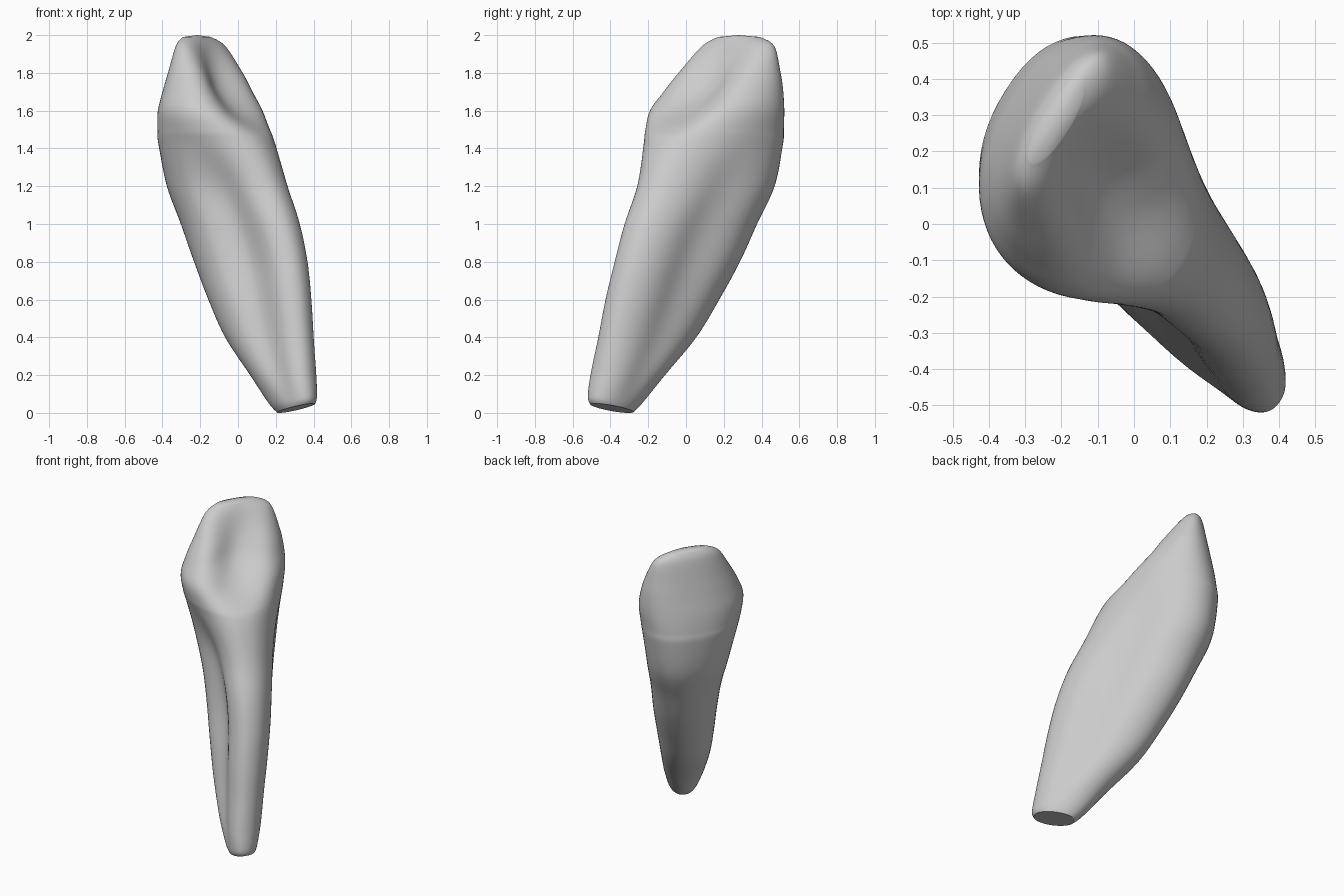
import bpy, bmesh, math
from mathutils import Vector

if "Cube" in bpy.data.objects:
    bpy.data.objects.remove(bpy.data.objects["Cube"], do_unlink=True)

SEGMENTS = 72
STEPS = 7
YAW = .22

# Cross-sections from root end to biting edge:
# height, side shift, lip-side end, tongue-side end, lip width, tongue width, root groove, hollow
SECTIONS = [
    (0, -.06, .37, .62, .08, .08, 0, 0),
    (.05, -.06, .31, .63, .1, .1, .04, 0),
    (.2, -.05, .17, .61, .14, .13, .13, 0),
    (.4, -.03, -.03, .57, .18, .15, .2, 0),
    (.6, -.01, -.17, .53, .21, .17, .25, 0),
    (.8, .01, -.29, .48, .24, .18, .27, 0),
    (1, .02, -.39, .41, .27, .19, .24, 0),
    (1.2, .025, -.48, .31, .32, .2, .16, 0),
    (1.42, .015, -.51, .21, .36, .24, .03, 0),
    (1.5, .01, -.505, .17, .37, .26, 0, .03),
    (1.6, .01, -.49, .1, .37, .29, 0, .12),
    (1.7, .025, -.47, 0, .34, .28, 0, .14),
    (1.8, .04, -.45, -.09, .3, .25, 0, .12),
    (1.94, .055, -.42, -.24, .22, .2, 0, .04),
    (1.99, .045, -.39, -.31, .13, .12, 0, 0),
]


def spline(a, b, c, d, t):
    """Smooth blend from b to c."""
    return tuple(
        q + t / 2 * (r - p + t * (2 * p - 5 * q + 4 * r - s + t * (3 * (q - r) + s - p)))
        for p, q, r, s in zip(a, b, c, d))


def blended_sections():
    last = len(SECTIONS) - 1
    for i in range(last):
        around = [SECTIONS[min(max(i + k, 0), last)] for k in (-1, 0, 1, 2)]
        for step in range(STEPS):
            yield spline(*around, step / STEPS)
    yield SECTIONS[last]


def outline(section):
    """Egg-shaped ring with a groove on each flank and a hollow on the tongue side."""
    height, shift, lip, tongue, lip_width, tongue_width, groove, hollow = section
    points = []
    for k in range(SEGMENTS):
        angle = math.tau * k / SEGMENTS
        c, s = math.cos(angle), math.sin(angle)
        width = (lip_width * (1 + c) + tongue_width * (1 - c)) / 2
        # The groove is deeper on the right flank
        flank = groove * (1.45 if s < 0 else .85)
        width *= 1 - flank * math.exp(-((c + .25) / .4) ** 2)
        side = width * math.copysign(abs(s) ** .9, s)
        depth = (lip + tongue) / 2 - (tongue - lip) / 2 * c
        if c < 0:
            depth -= hollow * c * c * math.exp(-((side + .02) / .19) ** 2)
        # The whole tooth is skewed a little, and the root end cut at a slant
        depth -= YAW * side
        slant = .05 * max(0, 1 - height / .2) * (1 - c) / 2
        side += shift
        points.append(Vector(((side + depth) / math.sqrt(2),
                              (side - depth) / math.sqrt(2), height + slant)))
    return points


# Tooth body: loft the rings
bm = bmesh.new()
rings = [[bm.verts.new(p) for p in outline(s)] for s in blended_sections()]
for lower, upper in zip(rings, rings[1:]):
    for k in range(SEGMENTS):
        n = (k + 1) % SEGMENTS
        bm.faces.new((lower[k], lower[n], upper[n], upper[k]))

# Flat root end and softly domed biting edge
bm.faces.new(rings[0])
tip = sum((v.co for v in rings[-1]), Vector()) / SEGMENTS
crest = bm.verts.new(tip + Vector((0, 0, .01)))
for k in range(SEGMENTS):
    bm.faces.new((rings[-1][k], rings[-1][(k + 1) % SEGMENTS], crest))
bmesh.ops.recalc_face_normals(bm, faces=bm.faces)

mesh = bpy.data.meshes.new("tooth")
bm.to_mesh(mesh)
bm.free()
tooth = bpy.data.objects.new("tooth", mesh)
bpy.context.collection.objects.link(tooth)

# Plain grey surface
grey = bpy.data.materials.new("light grey")
grey.use_nodes = True
colour = (.6, .6, .6, 1)
grey.diffuse_color = colour
grey.node_tree.nodes["Principled BSDF"].inputs["Base Color"].default_value = colour
mesh.materials.append(grey)

bpy.context.view_layer.objects.active = tooth
tooth.select_set(True)
bpy.ops.object.shade_smooth_by_angle(angle=math.radians(50))
